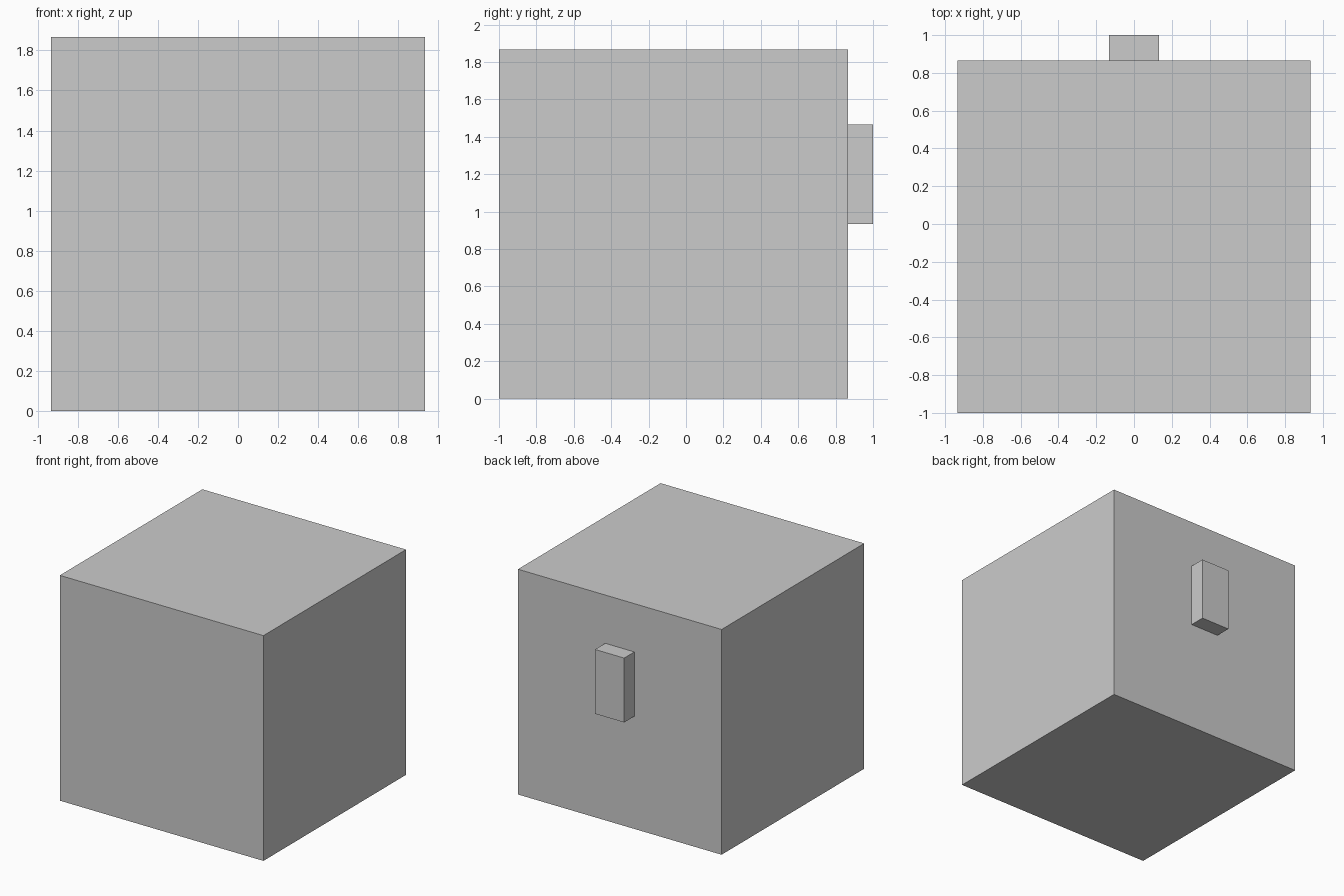
import bpy

if "Cube" in bpy.data.objects:
    bpy.data.objects.remove(bpy.data.objects["Cube"])

U = 2 / 15  # module: the model is 15 units deep


def box(name, lo, hi):
    """Add an axis-aligned box between two corners given in modules."""
    centre = [(a + b) / 2 * U for a, b in zip(lo, hi)]
    bpy.ops.mesh.primitive_cube_add(size=1, location=centre)
    ob = bpy.context.object
    ob.name = name
    ob.scale = [(b - a) * U for a, b in zip(lo, hi)]
    bpy.ops.object.transform_apply(location=False, rotation=False, scale=True)
    return ob


# Main cube
box("main_block", (-7, -7.5, 0), (7, 6.5, 14))

# Small upright latch on the back face
box("back_latch", (-1, 6.5, 7), (1, 7.5, 11))
